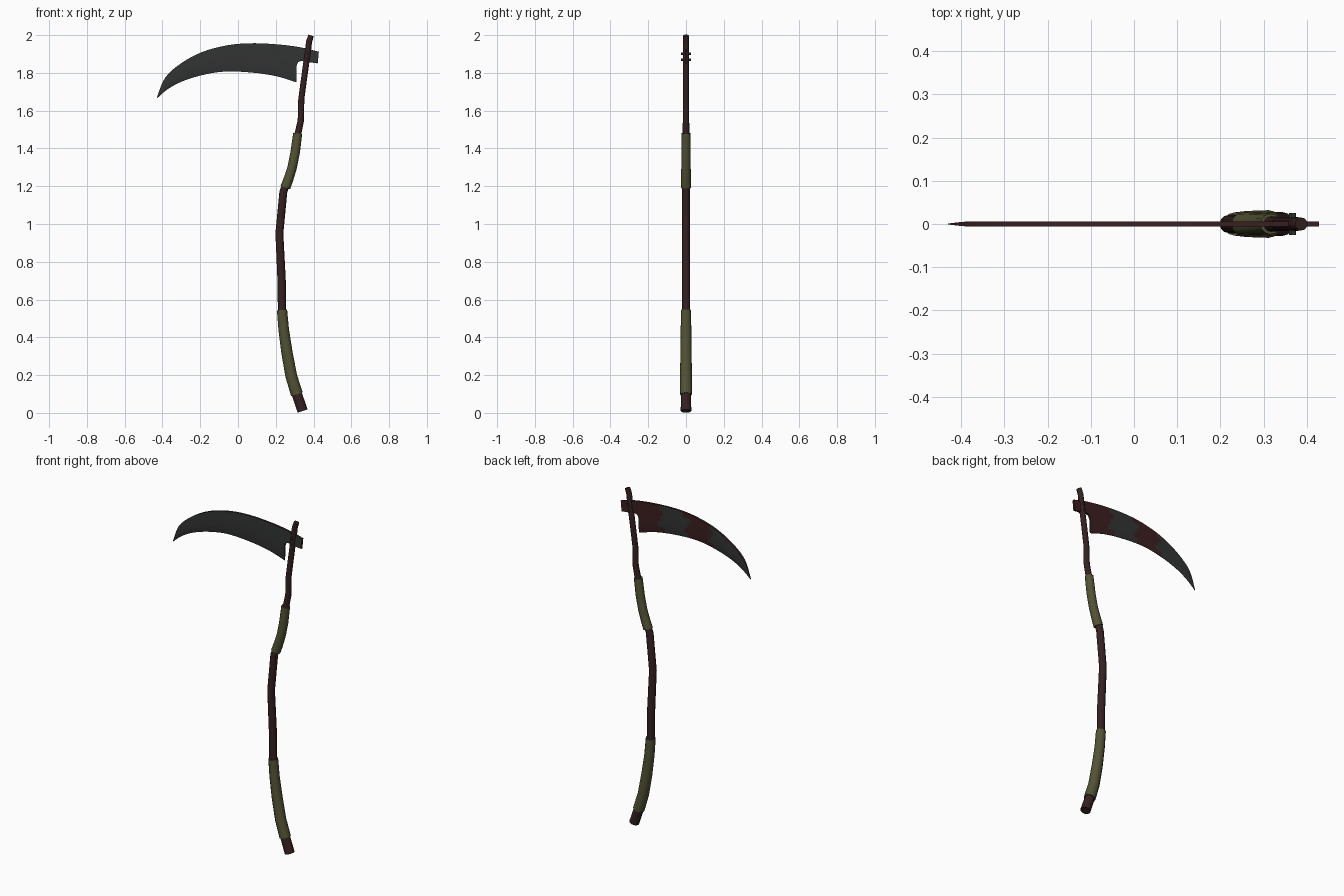
import bpy, bmesh, math
from mathutils import Vector

if "Cube" in bpy.data.objects:
    bpy.data.objects.remove(bpy.data.objects["Cube"])


def material(name, rgb):
    m = bpy.data.materials.new(name)
    m.diffuse_color = (*rgb, 1)
    m.use_nodes = True
    m.node_tree.nodes["Principled BSDF"].inputs["Base Color"].default_value = m.diffuse_color
    return m


WOOD = material("dark wood", (0.036, 0.015, 0.015))
CLOTH = material("olive cloth", (0.085, 0.085, 0.036))
STEEL = material("dark steel", (0.032, 0.033, 0.033))
RUST = material("dark rust", (0.045, 0.014, 0.014))


def finish(name, bm, mats, angle=35):
    bmesh.ops.recalc_face_normals(bm, faces=bm.faces)
    me = bpy.data.meshes.new(name)
    bm.to_mesh(me)
    bm.free()
    ob = bpy.data.objects.new(name, me)
    bpy.context.collection.objects.link(ob)
    for m in mats:
        me.materials.append(m)
    bpy.ops.object.select_all(action='DESELECT')
    ob.select_set(True)
    bpy.context.view_layer.objects.active = ob
    bpy.ops.object.shade_smooth_by_angle(angle=math.radians(angle))
    return ob


def tube(name, path, mat, sides=12):
    """Sweep a ring along (x, z, radius) points in the XZ plane."""
    bm = bmesh.new()
    rings = []
    for i, (x, z, r) in enumerate(path):
        a, b = path[max(i - 1, 0)], path[min(i + 1, len(path) - 1)]
        t = Vector((b[0] - a[0], 0, b[1] - a[1])).normalized()
        u, v = Vector((t.z, 0, -t.x)), Vector((0, 1, 0))
        rings.append([bm.verts.new(Vector((x, 0, z)) + r * (
            math.cos(k * math.tau / sides) * u + math.sin(k * math.tau / sides) * v))
            for k in range(sides)])
    for p, q in zip(rings, rings[1:]):
        for k in range(sides):
            n = (k + 1) % sides
            bm.faces.new((p[k], p[n], q[n], q[k]))
    bm.faces.new(rings[0][::-1])
    bm.faces.new(rings[-1])
    return finish(name, bm, [mat])


def smooth_path(pts, steps):
    """Catmull-Rom resampling of tuples."""
    vs = [Vector(p) for p in pts]
    out = []
    for i in range(len(vs) - 1):
        p0, p1, p2 = vs[max(i - 1, 0)], vs[i], vs[i + 1]
        p3 = vs[min(i + 2, len(vs) - 1)]
        for s in range(steps):
            t = s / steps
            out.append(0.5 * (2 * p1 + (p2 - p0) * t + (2 * p0 - 5 * p1 + 4 * p2 - p3) * t * t
                              + (3 * p1 - p0 - 3 * p2 + p3) * t ** 3))
    return out + [vs[-1]]


# crooked wooden shaft
tube("shaft", [(0.342, 0.01, 0.028), (0.308, 0.11, 0.027), (0.275, 0.22, 0.025),
               (0.25, 0.37, 0.023), (0.233, 0.54, 0.022), (0.231, 0.70, 0.022),
               (0.219, 0.95, 0.021), (0.240, 1.17, 0.021), (0.287, 1.30, 0.019),
               (0.318, 1.48, 0.018), (0.333, 1.55, 0.017), (0.335, 1.66, 0.016),
               (0.347, 1.75, 0.016), (0.372, 1.93, 0.016), (0.376, 1.965, 0.016),
               (0.387, 1.998, 0.015)], WOOD)

# cloth grips
tube("lower_grip", [(0.312, 0.098, 0.032), (0.282, 0.195, 0.031), (0.259, 0.32, 0.030),
                    (0.242, 0.44, 0.028), (0.233, 0.545, 0.027)], CLOTH)
tube("upper_grip", [(0.251, 1.193, 0.027), (0.268, 1.24, 0.026), (0.287, 1.30, 0.025),
                    (0.303, 1.38, 0.025), (0.316, 1.48, 0.024)], CLOTH)

# curved blade: (x spine, z spine, x edge, z edge) stations from heel to tip
stations = [(0.31, 1.939, 0.31, 1.75), (0.22, 1.950, 0.20, 1.783), (0.085, 1.957, 0.07, 1.802),
            (-0.045, 1.948, -0.07, 1.807), (-0.18, 1.914, -0.19, 1.788),
            (-0.295, 1.855, -0.295, 1.755), (-0.385, 1.775, -0.37, 1.715),
            (-0.43, 1.668, -0.427, 1.667)]
rows = [(0, 1), (0.2, 1), (0.4, 1), (0.6, 1), (0.8, 0.9), (1.0, 0.15)]
bm = bmesh.new()
cols = []
line = smooth_path(stations, 6)
for i, s in enumerate(line):
    half = 0.006 * min(1, 0.1 + (len(line) - 1 - i) / 7)
    cols.append([[bm.verts.new((s[0] + (s[2] - s[0]) * f, side * half * w,
                                s[1] + (s[3] - s[1]) * f)) for f, w in rows]
                 for side in (-1, 1)])
for a, b in zip(cols, cols[1:]):
    for side in (0, 1):
        for r in range(len(rows) - 1):
            f = bm.faces.new((a[side][r], b[side][r], b[side][r + 1], a[side][r + 1]))
            if side:  # rust patches on the back only
                x = f.calc_center_median().x + 0.02 * ((r * 2) % 3 - 1)
                f.material_index = int(x > 0.16 or -0.17 < x < -0.01)
    f = bm.faces.new((a[0][0], a[1][0], b[1][0], b[0][0]))  # rusty spine
    f.material_index = 1
    bm.faces.new((a[0][-1], b[0][-1], b[1][-1], a[1][-1]))
for c in (cols[0], cols[-1]):
    bm.faces.new(c[0] + c[1][::-1])
finish("blade", bm, [STEEL, RUST], 20)

# tang passing through the shaft
outline = [(0.309, 1.939), (0.36, 1.93), (0.428, 1.912), (0.422, 1.85), (0.335, 1.863),
           (0.318, 1.857), (0.309, 1.835)]
bm = bmesh.new()
face = bm.faces.new([bm.verts.new((x, -0.006, z)) for x, z in outline])
ext = bmesh.ops.extrude_face_region(bm, geom=[face])
bmesh.ops.translate(bm, vec=(0, 0.012, 0),
                    verts=[v for v in ext["geom"] if isinstance(v, bmesh.types.BMVert)])
for f in bm.faces:
    f.material_index = 0 if f.calc_center_median().y < -0.005 else 1
finish("tang", bm, [STEEL, RUST], 20)

# two pins fixing the tang
for i, (x, z) in enumerate([(0.369, 1.902), (0.364, 1.87)]):
    bpy.ops.mesh.primitive_cylinder_add(vertices=8, radius=0.006, depth=0.052,
                                        location=(x, 0, z), rotation=(math.pi / 2, 0, 0))
    pin = bpy.context.object
    pin.name = f"pin_{i + 1}"
    pin.data.materials.append(STEEL)
    bpy.ops.object.shade_smooth_by_angle(angle=math.radians(50))
